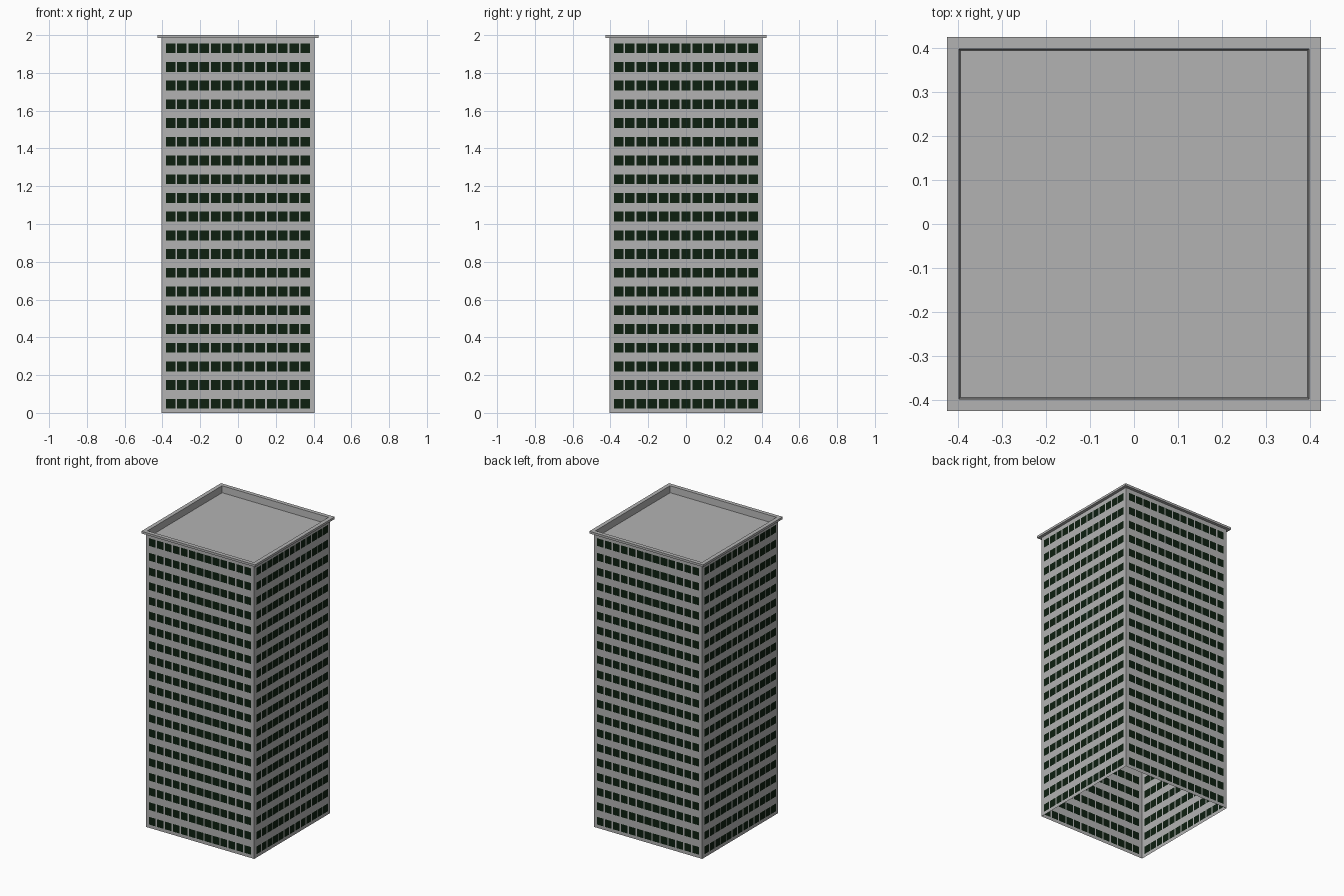
import bpy, bmesh
from mathutils import Matrix, Vector
from math import pi

cube = bpy.data.objects.get("Cube")
if cube:
    bpy.data.objects.remove(cube)

HALF, WALL_TOP = 0.405, 1.985
COLS, ROWS = 13, 20
PITCH_X, PITCH_Z = 0.0594, 0.0991
WIN_W, WIN_H, FIRST_Z = 0.05, 0.052, 0.048
RECESS = 0.01


def material(name, color):
    m = bpy.data.materials.new(name)
    m.use_nodes = True
    m.diffuse_color = (*color, 1)
    m.node_tree.nodes["Principled BSDF"].inputs["Base Color"].default_value = (*color, 1)
    return m


concrete = material("concrete grey", (0.45, 0.45, 0.45))
glass = material("dark green glass", (0.004, 0.014, 0.005))


def finish(bm, name, *mats):
    mesh = bpy.data.meshes.new(name)
    bm.to_mesh(mesh)
    bm.free()
    for m in mats:
        mesh.materials.append(m)
    ob = bpy.data.objects.new(name, mesh)
    bpy.context.collection.objects.link(ob)
    return ob


def cuts(start, end, centres, size):
    """Grid lines: both ends, plus the two edges of every window."""
    return [start] + [c + s * size / 2 for c in centres for s in (-1, 1)] + [end]


xs = cuts(-HALF, HALF, [(i - (COLS - 1) / 2) * PITCH_X for i in range(COLS)], WIN_W)
zs = cuts(0, WALL_TOP, [FIRST_Z + j * PITCH_Z for j in range(ROWS)], WIN_H)


# Facade: a grid of faces whose odd cells are pushed in as windows
def facade(name, angle):
    bm = bmesh.new()
    grid = [[bm.verts.new((x, -HALF, z)) for x in xs] for z in zs]
    panes = []
    for j in range(len(zs) - 1):
        for i in range(len(xs) - 1):
            f = bm.faces.new((grid[j][i], grid[j][i + 1], grid[j + 1][i + 1], grid[j + 1][i]))
            if i % 2 and j % 2:
                panes.append(f)
    bmesh.ops.inset_individual(bm, faces=panes, thickness=0.0005, depth=-RECESS)
    for f in panes:
        f.material_index = 1
    bm.transform(Matrix.Rotation(angle, 4, "Z"))
    return finish(bm, name, concrete, glass)


for k, side in enumerate(("front", "left", "back", "right")):
    facade(side + "_facade", k * pi / 2)

# Roof: square rings from the cornice underside to the sunken deck
profile = [(HALF, 1.985), (0.425, 1.985), (0.425, 2.0), (0.398, 2.0), (0.395, 1.955)]
bm = bmesh.new()
rings = [[bm.verts.new((sx * r, sy * r, z)) for sx, sy in ((-1, -1), (1, -1), (1, 1), (-1, 1))]
         for r, z in profile]
for low, high in zip(rings, rings[1:]):
    for i in range(4):
        n = (i + 1) % 4
        bm.faces.new((low[i], low[n], high[n], high[i]))
bm.faces.new(rings[-1])
finish(bm, "roof_and_cornice", concrete)
